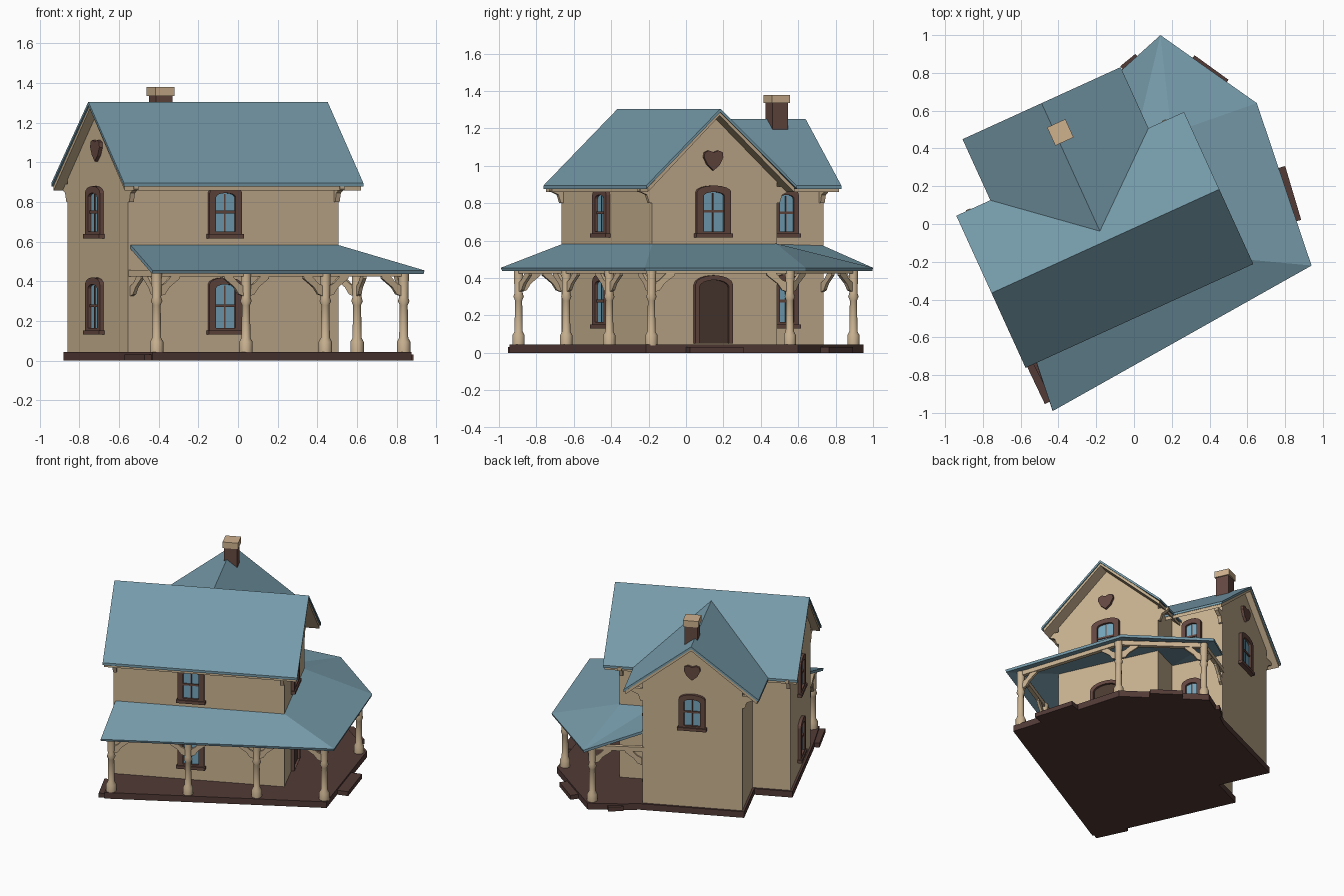
import bpy, bmesh, math
from mathutils import Vector

if "Cube" in bpy.data.objects:
    bpy.data.objects.remove(bpy.data.objects["Cube"])

A = math.radians(24.5)
U = Vector((math.cos(A), math.sin(A), 0))     # along the main ridge
V = Vector((-math.sin(A), math.cos(A), 0))    # along the wing ridge
Z = Vector((0, 0, 1))


def material(name, rgb):
    m = bpy.data.materials.new(name)
    m.diffuse_color = (*rgb, 1)
    m.use_nodes = True
    m.node_tree.nodes["Principled BSDF"].inputs["Base Color"].default_value = m.diffuse_color
    return m


WALL = material("tan_wall", (0.58, 0.44, 0.28))
ROOF = material("blue_roof", (0.18, 0.325, 0.40))
BASE = material("dark_brown_floor", (0.085, 0.043, 0.037))
FRAME = material("brown_trim", (0.13, 0.065, 0.052))
DOOR = material("dark_door", (0.07, 0.042, 0.03))
GLASS = material("blue_glass", (0.18, 0.38, 0.50))
CAP = material("chimney_tan", (0.62, 0.44, 0.27))


def L(u, v, z=0.0):
    return U * u + V * v + Z * z


def mesh(name, verts, faces, mat):
    bm = bmesh.new()
    vs = [bm.verts.new(v) for v in verts]
    for f in faces:
        bm.faces.new([vs[i] for i in f])
    bmesh.ops.recalc_face_normals(bm, faces=bm.faces)
    me = bpy.data.meshes.new(name)
    bm.to_mesh(me)
    bm.free()
    me.materials.append(mat)
    ob = bpy.data.objects.new(name, me)
    bpy.context.collection.objects.link(ob)
    return ob


def extrude(name, pts, o, ax, ay, d, mat):
    """Outline pts in the plane (ax, ay) at o, swept along d."""
    n = len(pts)
    a = [o + ax * p[0] + ay * p[1] for p in pts]
    faces = [tuple(range(n)), tuple(range(n, 2 * n))]
    faces += [(i, (i + 1) % n, n + (i + 1) % n, n + i) for i in range(n)]
    return mesh(name, a + [p + d for p in a], faces, mat)


def rect(a, b, c, d):
    return [(a, c), (b, c), (b, d), (a, d)]


X, Y = Vector((1, 0, 0)), Vector((0, 1, 0))
O = Vector((0, 0, 0))

# house bodies with gable ends
extrude("main_body", [(-.375, .04), (.36, .04), (.36, .94), (-.015, 1.28), (-.375, .95)],
        L(-.78, 0), V, Z, U * 1.165, WALL)
extrude("wing_body", [(-.52, .04), (.16, .04), (.16, .95), (-.18, 1.225), (-.52, .95)],
        L(0, 0), U, Z, V * .735, WALL)


# roofs: blue sheet over a tan soffit
def gable_roof(name, lo, mid, hi, eave, ridge, o, ax, d):
    def chev(t0, t1, k):
        return [(lo + k, eave - t0), (mid, ridge - t0), (hi - k, eave - t0),
                (hi - k, eave - t1), (mid, ridge - t1), (lo + k, eave - t1)]
    extrude(name, chev(0, .018, 0), o, ax, Z, d, ROOF)
    dn = d.normalized()
    extrude(name + "_soffit", chev(.012, .036, .012), o + dn * .008, ax, Z, d - dn * .016, WALL)


gable_roof("main_roof", -.455, -.02, .43, .895, 1.305, L(-.838, 0), V, U * 1.325)
gable_roof("wing_roof", -.64, -.18, .28, .895, 1.25, L(0, .03), U, V * .755)

# curved brackets below the eaves
eave = [(0, .80), (.015, .80), (.03, .845), (.075, .865), (.075, .89), (0, .89)]
for u in (-.78, .36):
    extrude("eave_bracket", eave, L(u, -.375), -V, Z, U * .025, WALL)
    extrude("eave_bracket", eave, L(u, .36), V, Z, U * .025, WALL)
extrude("eave_bracket", eave, L(.16, .71), U, Z, V * .025, WALL)
extrude("eave_bracket", eave, L(-.52, .71), -U, Z, V * .025, WALL)


# windows: arched frame ring, glass, sash bars, sill
def arch(w, z0, z1, rise):
    h = w / 2
    top = [(h * math.cos(t), z1 - rise + rise * math.sin(t))
           for t in [math.pi * i / 8 for i in range(9)]]
    return [(-h, z0), (h, z0)] + top


def ring(name, outer, inner, o, ax, n, depth, mat):
    k = len(outer)
    loops = [[o + ax * p[0] + Z * p[1] + n * t for p in pts]
             for pts, t in ((outer, 0), (outer, depth), (inner, depth), (inner, 0))]
    faces = []
    for r in range(4):
        s = (r + 1) % 4
        faces += [(r * k + i, r * k + (i + 1) % k, s * k + (i + 1) % k, s * k + i) for i in range(k)]
    return mesh(name, sum(loops, []), faces, mat)


def window(o, ax, n, w, z0, z1):
    b = w * .2
    ring("window_frame", arch(w, z0, z1, .035), arch(w - 2 * b, z0 + .03, z1 - .035, .02), o, ax, n, .022, FRAME)
    h = w / 2 - b + .004
    extrude("window_glass", rect(-h, h, z0 + .025, z1 - .035), o, ax, Z, n * .006, GLASS)
    zm = (z0 + z1) / 2
    extrude("window_rail", rect(-h, h, zm - .007, zm + .007), o, ax, Z, n * .013, FRAME)
    extrude("window_bar", rect(-.004, .004, z0 + .03, z1 - .04), o, ax, Z, n * .01, FRAME)
    s = w / 2 + .008
    extrude("window_sill", rect(-s, s, z0 - .004, z0 + .018), o, ax, Z, n * .03, FRAME)


UP, LOW = (.62, .88), (.135, .42)
for z in (UP, LOW):
    window(L(-.248, -.375), U, -V, .18, *z)
    window(L(-.78, .01), V, -U, .18, *z)
    window(L(.16, .51), V, U, .14, *z)
window(L(.385, -.02), V, U, .20, .62, .895)
window(L(-.18, .735), U, V, .18, .62, .88)

# front door under the right gable
DO = L(.385, -.02)
ring("door_frame", arch(.22, .05, .415, .05), arch(.175, .051, .39, .04), DO, V, U, .024, FRAME)
extrude("door", arch(.18, .05, .395, .04), DO, V, Z, U * .008, DOOR)

# heart-shaped gable vents
heart = [(0, -.055), (.035, -.025), (.056, .015), (.052, .042), (.028, .052),
         (0, .042), (-.028, .052), (-.052, .042), (-.056, .015), (-.035, -.025)]
for o, ax, n in ((L(.385, -.02, 1.03), V, U), (L(-.78, -.01, 1.06), V, -U), (L(-.18, .735, 1.04), U, V)):
    extrude("gable_vent", heart, o, ax, Z, n * .018, FRAME)

# chimney
CH = Vector((-.39, .485, 0))
extrude("chimney", rect(-.045, .045, -.045, .045), CH + Z * 1.12, U, V, Z * .215, FRAME)
extrude("chimney_cap", rect(-.053, .053, -.053, .053), CH + Z * 1.335, U, V, Z * .045, CAP)

# floor slab and low steps
floor = [(-.43, -.945), (.875, -.215), (.635, .60), (.14, .95), (-.05, .83)]
floor += [tuple(L(*p)[:2]) for p in ((.175, .75), (-.535, .75), (-.535, .375), (-.795, .375), (-.795, -.39))]
extrude("floor_slab", floor, O, X, Y, Z * .045, BASE)


def step(a, b, depth):
    a, b = Vector((*a, 0)), Vector((*b, 0))
    d = (b - a).normalized()
    n = Vector((d.y, -d.x, 0))
    extrude("step", rect(0, (b - a).length, -.06, depth), a, d, n, Z * .032, BASE)


step((.845, .01), (.76, .295), .042)
step((.48, .735), (.30, .865), .035)
step((.02, .885), (-.06, .82), .02)
step((-.545, -.73), (-.445, -.94), .03)

# wrap-around porch roof
ZE, ZT = .455, .585
outer = [(-.43, -.99), (.94, -.22), (.65, .64), (.14, 1.0)]
inner = [L(-.765, -.37, ZT), L(.38, -.37, ZT), L(.38, .355, ZT), L(.155, .355, ZT), L(.155, .73, ZT - .01)]
pv = [Vector((x, y, ZE)) for x, y in outer] + inner
porch = mesh("porch_roof", pv, [(0, 1, 5, 4), (1, 2, 6, 5), (2, 3, 6), (3, 7, 6), (3, 8, 7)], ROOF)
if porch.data.polygons[0].normal.z < 0:
    porch.data.flip_normals()
sol = porch.modifiers.new("thickness", "SOLIDIFY")
sol.thickness = .018
sol.offset = -1


# porch posts, turned
def post(x, y):
    prof = [(.034, .04), (.034, .095), (.023, .115), (.02, .28), (.029, .30), (.023, .32), (.027, .455)]
    n = 10
    verts = [Vector((x + r * math.cos(2 * math.pi * i / n), y + r * math.sin(2 * math.pi * i / n), z))
             for r, z in prof for i in range(n)]
    faces = [(k * n + i, k * n + (i + 1) % n, (k + 1) * n + (i + 1) % n, (k + 1) * n + i)
             for k in range(len(prof) - 1) for i in range(n)]
    faces += [tuple(range(n)), tuple(range(len(verts) - n, len(verts)))]
    ob = mesh("porch_post", verts, faces, WALL)
    bpy.context.view_layer.objects.active = ob
    ob.select_set(True)
    bpy.ops.object.shade_smooth_by_angle(angle=math.radians(40))
    ob.select_set(False)


posts = [(-.41, -.895), (.04, -.64), (.44, -.41), (.835, -.185), (.60, .555), (.14, .895)]
for p in posts:
    post(*p)

# beams between posts, with angled braces at both ends
brace = [(0, .325), (.03, .335), (.055, .37), (.115, .415), (.115, .44), (.08, .44), (.03, .39), (0, .375)]
line = [tuple(L(-.765, -.37)[:2])] + posts + [tuple(L(.15, .725)[:2])]
for i in range(len(line) - 1):
    a, b = Vector((*line[i], 0)), Vector((*line[i + 1], 0))
    d = (b - a).normalized()
    n = Vector((d.y, -d.x, 0))
    extrude("porch_beam", rect(-.014, .014, .425, .458), a, n, Z, b - a, WALL)
    for o, dd in ((a, d), (b, -d)):
        extrude("porch_brace", brace, o + dd * .015 - n * .009, dd, Z, n * .018, WALL)
